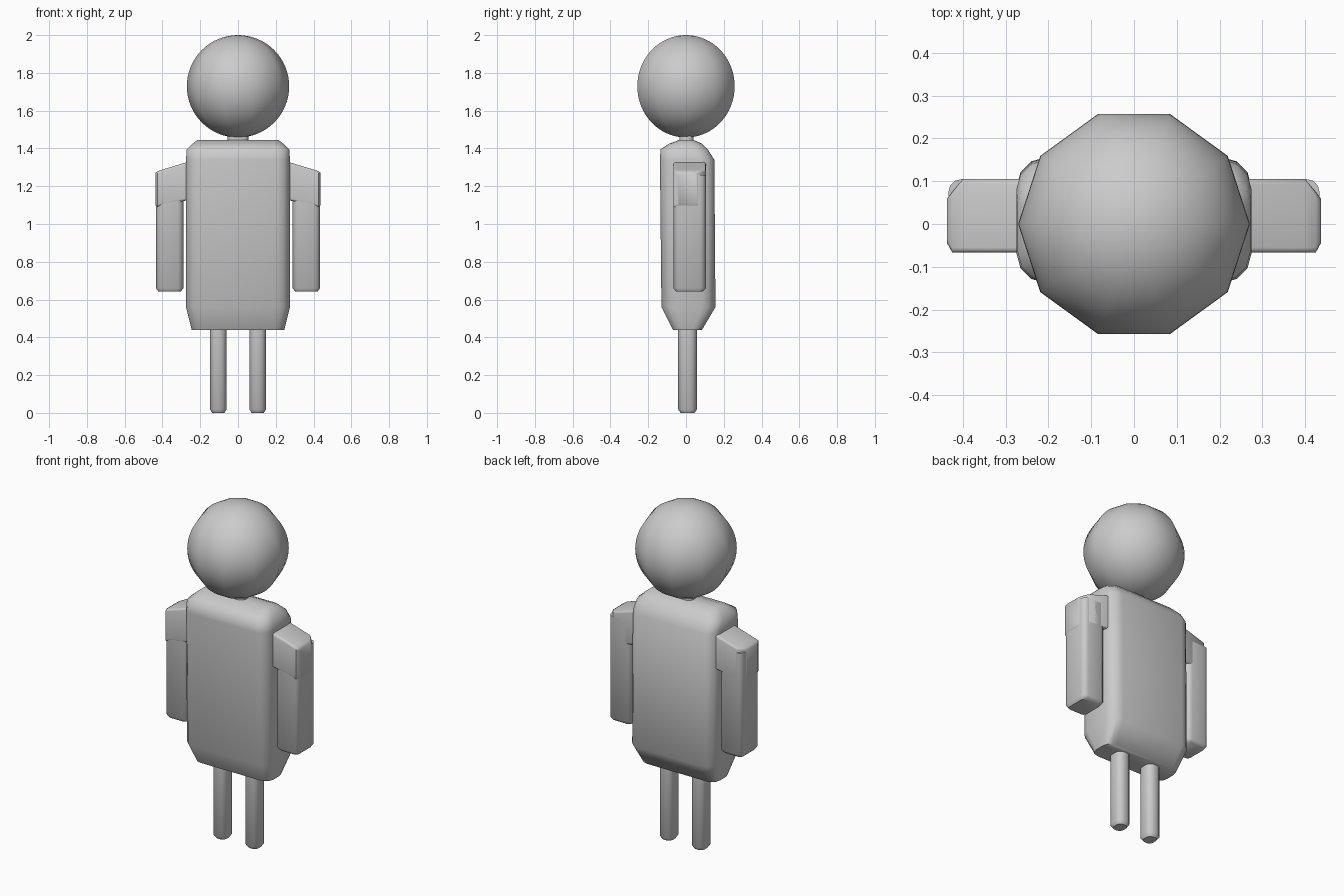
import bpy, bmesh
from math import sin, cos, pi

if "Cube" in bpy.data.objects:
    bpy.data.objects.remove(bpy.data.objects["Cube"])


def ring(a0, a1, b0, b1, r, n=3):
    """Rounded rectangle outline in two axes."""
    pts = []
    for k, (a, b) in enumerate([(a1 - r, b1 - r), (a0 + r, b1 - r),
                                (a0 + r, b0 + r), (a1 - r, b0 + r)]):
        for i in range(n + 1):
            t = (k + i / n) * pi / 2
            pts.append((a + r * cos(t), b + r * sin(t)))
    return pts


def loft(name, sections, along="z", mirror=False, angle=50):
    """Skin sections of (position, a0, a1, b0, b1, radius)."""
    bm = bmesh.new()
    rows = []
    for pos, *rect in sections:
        rows.append([bm.verts.new((a, b, pos) if along == "z" else (pos, a, b))
                     for a, b in ring(*rect)])
    for lo, hi in zip(rows, rows[1:]):
        for i in range(len(lo)):
            j = (i + 1) % len(lo)
            bm.faces.new((lo[i], lo[j], hi[j], hi[i]))
    bm.faces.new(rows[0][::-1])
    bm.faces.new(rows[-1])
    bmesh.ops.recalc_face_normals(bm, faces=bm.faces)
    me = bpy.data.meshes.new(name)
    bm.to_mesh(me)
    bm.free()
    ob = bpy.data.objects.new(name, me)
    bpy.context.collection.objects.link(ob)
    smooth(ob, angle)
    if mirror:
        ob.modifiers.new("Mirror", "MIRROR").use_mirror_merge = False
    return ob


def smooth(ob, angle):
    bpy.ops.object.select_all(action="DESELECT")
    ob.select_set(True)
    bpy.context.view_layer.objects.active = ob
    bpy.ops.object.shade_smooth_by_angle(angle=angle * pi / 180)


# Head: ten segments around, finely divided in height
bpy.ops.mesh.primitive_uv_sphere_add(segments=10, ring_count=32, radius=0.271,
                                     location=(0, 0, 1.729), rotation=(0, 0, pi / 2))
head = bpy.context.object
head.name = "head"
smooth(head, 60)

# Neck
loft("neck", [(1.40, -0.055, 0.055, -0.035, 0.04, 0.03),
              (1.50, -0.055, 0.055, -0.035, 0.04, 0.03)])

# Torso
loft("torso", [(0.44, -0.245, 0.245, -0.07, 0.085, 0.05),
               (0.56, -0.275, 0.275, -0.13, 0.156, 0.07),
               (1.34, -0.275, 0.275, -0.138, 0.15, 0.07),
               (1.395, -0.272, 0.272, -0.135, 0.115, 0.07),
               (1.425, -0.24, 0.24, -0.09, 0.085, 0.06),
               (1.445, -0.215, 0.215, -0.035, 0.04, 0.03)], angle=60)

# Sloping shoulders
loft("shoulder", [(0.22, -0.067, 0.105, 1.135, 1.343, 0.012),
                  (0.40, -0.067, 0.105, 1.10, 1.288, 0.012),
                  (0.425, -0.067, 0.075, 1.09, 1.28, 0.012),
                  (0.437, -0.045, 0.06, 1.10, 1.272, 0.012)],
     along="x", mirror=True)

# Arms
loft("arm", [(0.643, 0.302, 0.422, -0.053, 0.09, 0.02),
             (0.66, 0.289, 0.434, -0.066, 0.105, 0.03),
             (1.26, 0.289, 0.434, -0.066, 0.105, 0.03)], mirror=True)

# Legs
loft("leg", [(0.0, 0.072, 0.136, -0.028, 0.045, 0.025),
             (0.018, 0.061, 0.148, -0.042, 0.057, 0.035),
             (0.50, 0.061, 0.148, -0.042, 0.057, 0.035)], mirror=True)
